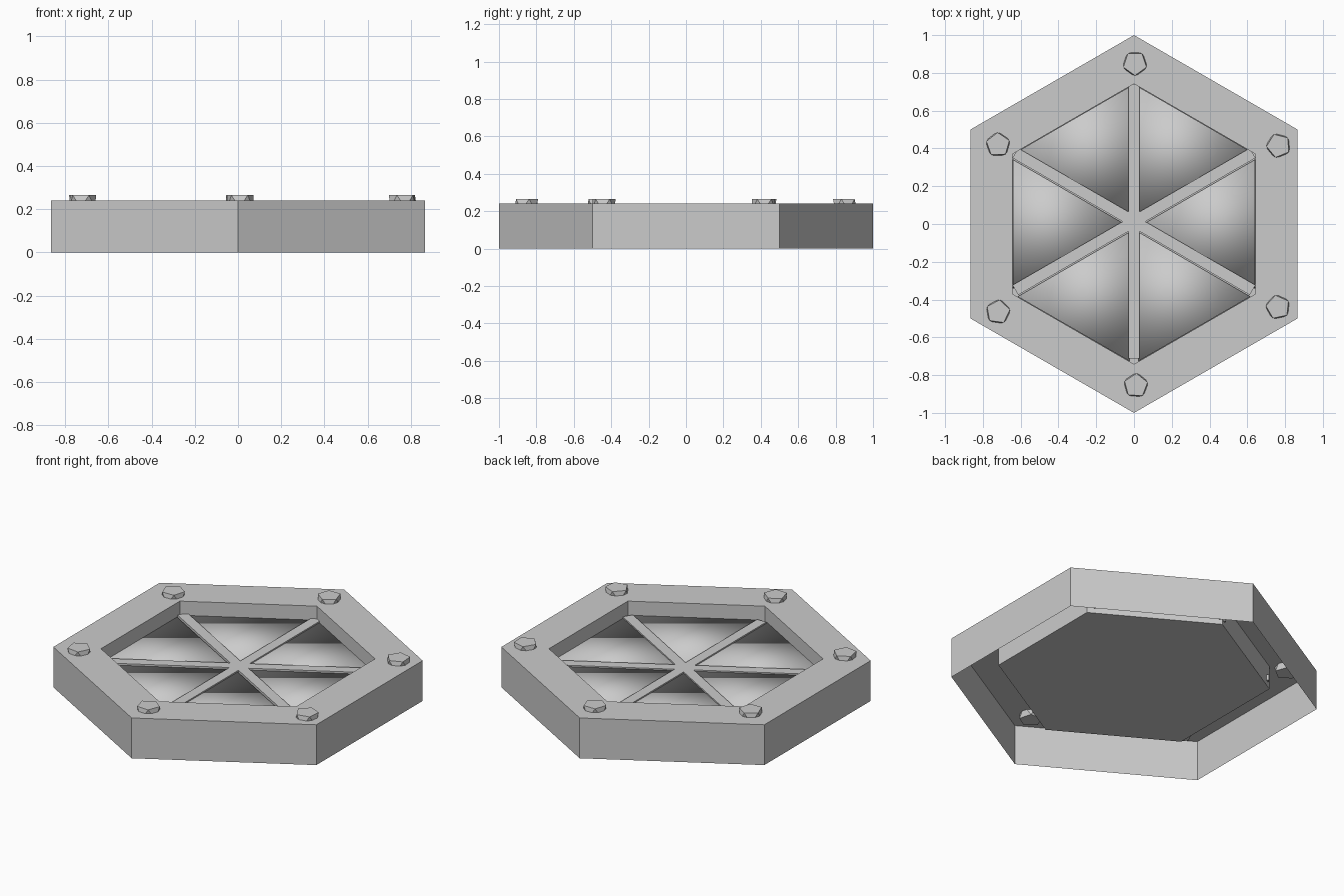
import bpy, bmesh
from math import sin, cos, tan, pi, radians
from mathutils import Matrix

if "Cube" in bpy.data.objects:
    bpy.data.objects.remove(bpy.data.objects["Cube"])

R_OUT, R_IN, TOP = 1.0, 0.742, 0.24
PLATE_LO, PLATE_HI = 0.10, 0.13
PANE_TOP, SPOKE_TOP = 0.157, 0.165


def ring(n, r, z, start=90.0):
    return [(r * cos(radians(start) + 2 * pi * i / n),
             r * sin(radians(start) + 2 * pi * i / n), z) for i in range(n)]


def finish(name, bm, smooth=False):
    bmesh.ops.recalc_face_normals(bm, faces=bm.faces)
    me = bpy.data.meshes.new(name)
    bm.to_mesh(me)
    bm.free()
    for p in me.polygons:
        p.use_smooth = smooth
    ob = bpy.data.objects.new(name, me)
    bpy.context.collection.objects.link(ob)
    return ob


def loft(name, loops, caps=(True, True)):
    bm = bmesh.new()
    vs = [[bm.verts.new(c) for c in lp] for lp in loops]
    n = len(vs[0])
    for a, b in zip(vs, vs[1:]):
        for i in range(n):
            j = (i + 1) % n
            bm.faces.new((a[i], a[j], b[j], b[i]))
    if caps[0]:
        bm.faces.new(vs[0])
    if caps[1]:
        bm.faces.new(vs[-1])
    return finish(name, bm)


# Hollow hexagonal frame: outer wall, top rim, inner lip
loft("frame", [ring(6, R_OUT, 0), ring(6, R_OUT, TOP),
               ring(6, R_IN, TOP), ring(6, R_IN, PLATE_HI)], (False, False))

# Backing plate under the panes
loft("backing_plate", [ring(6, R_IN, PLATE_LO), ring(6, R_IN, PLATE_HI)])

# Three crossing spokes, set very slightly off centre
for k in range(3):
    bm = bmesh.new()
    bmesh.ops.create_cube(bm, size=1.0)
    h = SPOKE_TOP - PLATE_HI
    bmesh.ops.scale(bm, vec=(1.45, 0.06, h), verts=bm.verts)
    m = Matrix.Translation((0, 0.013, PLATE_HI + h / 2)) @ Matrix.Rotation(radians(30 + 60 * k), 4, 'Z')
    bmesh.ops.transform(bm, matrix=m, verts=bm.verts)
    finish(f"spoke_{k + 1}", bm)

# Six smooth-shaded triangular panes
INSET, AP = 0.025, R_IN * cos(pi / 6) - 0.002
half = AP * tan(pi / 6) - INSET / cos(pi / 6)
for k in range(6):
    bm = bmesh.new()
    tri = [(INSET / sin(pi / 6), 0), (AP, half), (AP, -half)]
    lo = [bm.verts.new((x, y, PLATE_HI)) for x, y in tri]
    hi = [bm.verts.new((x, y, PANE_TOP)) for x, y in tri]
    bm.faces.new(lo)
    bm.faces.new(hi)
    for i in range(3):
        j = (i + 1) % 3
        bm.faces.new((lo[i], lo[j], hi[j], hi[i]))
    bmesh.ops.rotate(bm, matrix=Matrix.Rotation(radians(60 * k), 3, 'Z'), verts=bm.verts)
    finish(f"pane_{k + 1}", bm, True)

# Faceted bolts: pentagonal antiprisms sunk into the rim
bolts = [(0.005, 0.85, 54), (-0.72, 0.42, 20), (0.765, 0.415, 40),
         (-0.72, -0.465, 10), (0.762, -0.44, 30), (0.01, -0.855, 15)]
for k, (x, y, rot) in enumerate(bolts):
    bm = bmesh.new()
    lo = [bm.verts.new(c) for c in ring(5, 0.064, 0.205, rot + 36)]
    hi = [bm.verts.new(c) for c in ring(5, 0.064, 0.265, rot)]
    bm.faces.new(lo)
    bm.faces.new(hi)
    for i in range(5):
        j = (i + 1) % 5
        bm.faces.new((hi[i], lo[i], hi[j]))
        bm.faces.new((lo[i], lo[j], hi[j]))
    bmesh.ops.translate(bm, vec=(x, y, 0), verts=bm.verts)
    finish(f"bolt_{k + 1}", bm)
